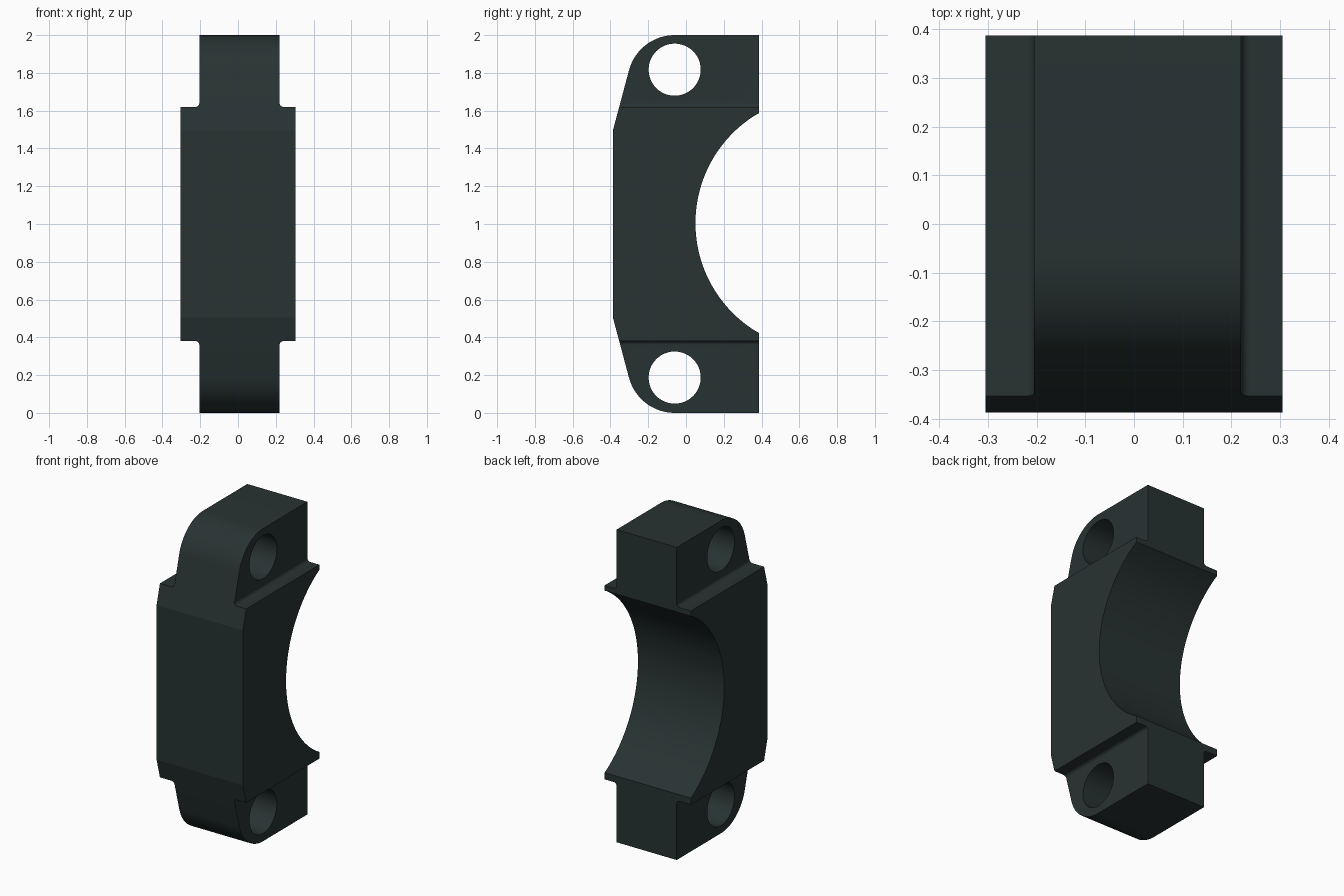
import bpy, bmesh, math

if "Cube" in bpy.data.objects:
    bpy.data.objects.remove(bpy.data.objects["Cube"])


def arc(ca, cb, r, start, end, n):
    """Points on an arc, angles in degrees."""
    return [(ca + r * math.cos(math.radians(start + (end - start) * i / n)),
             cb + r * math.sin(math.radians(start + (end - start) * i / n)))
            for i in range(n + 1)]


def prism(name, pts, place, offset):
    """Extrude a 2D outline; place maps (a, b) to 3D, offset is the sweep."""
    bm = bmesh.new()
    face = bm.faces.new([bm.verts.new(place(a, b)) for a, b in pts])
    ext = bmesh.ops.extrude_face_region(bm, geom=[face])
    verts = [v for v in ext["geom"] if isinstance(v, bmesh.types.BMVert)]
    bmesh.ops.translate(bm, verts=verts, vec=offset)
    bmesh.ops.recalc_face_normals(bm, faces=bm.faces)
    mesh = bpy.data.meshes.new(name)
    bm.to_mesh(mesh)
    bm.free()
    obj = bpy.data.objects.new(name, mesh)
    bpy.context.collection.objects.link(obj)
    return obj


def boolean(target, tool, operation):
    tool.hide_render = True
    mod = target.modifiers.new(tool.name, 'BOOLEAN')
    mod.object, mod.operation, mod.solver = tool, operation, 'EXACT'
    bpy.context.view_layer.objects.active = target
    bpy.ops.object.modifier_apply(modifier=mod.name)
    bpy.data.objects.remove(tool)


metal = bpy.data.materials.new("dark green grey metal")
metal.diffuse_color = (0.021, 0.033, 0.032, 1)
metal.use_nodes = True
metal.node_tree.nodes["Principled BSDF"].inputs["Base Color"].default_value = metal.diffuse_color

HALF = 0.387

# Clamp body: side outline with rounded ears and the bearing saddle
upper = [(HALF, 2.0)] + arc(-0.06, 1.75, 0.25, 90, 164.7, 16) + [(-HALF, 1.495)]
lower = [(y, 2.0 - z) for y, z in reversed(upper)]
reach = math.degrees(math.asin(0.582 / 0.673))
saddle = [(min(y, HALF), z)
          for y, z in arc(0.723, 1.005, 0.673, 180 + reach, 180 - reach, 48)]
saddle[0], saddle[-1] = (HALF, saddle[0][1]), (HALF, saddle[-1][1])
body = prism("clamp_half", upper + lower + saddle,
             lambda y, z: (-0.305, y, z), (0.61, 0, 0))
body.data.materials.append(metal)

# Front outline: wide middle, narrow ears with small fillets at the steps
R = 0.02
right = ([(0.22, 2.1)] + arc(0.22 + R, 1.62 + R, R, 180, 270, 6) + [(0.4, 1.62)])
left = ([(-0.4, 1.62)] + arc(-0.205 - R, 1.62 + R, R, 270, 360, 6) + [(-0.205, 2.1)])
outline = right + [(x, 2.0 - z) for x, z in reversed(right)]
outline += [(x, 2.0 - z) for x, z in reversed(left)] + left
boolean(body, prism("step_cutter", outline,
                    lambda x, z: (x, -0.6, z), (0, 1.2, 0)), 'INTERSECT')

# Bolt holes through both ears
for z in (0.187, 1.817):
    hole = prism("hole_cutter", arc(-0.06, z, 0.138, 0, 360, 48)[:-1],
                 lambda a, b: (-0.5, a, b), (1, 0, 0))
    boolean(body, hole, 'DIFFERENCE')

# Smooth curved surfaces, keep hard edges
bpy.ops.object.select_all(action='DESELECT')
body.select_set(True)
bpy.context.view_layer.objects.active = body
bpy.ops.object.shade_smooth_by_angle(angle=math.radians(14))
